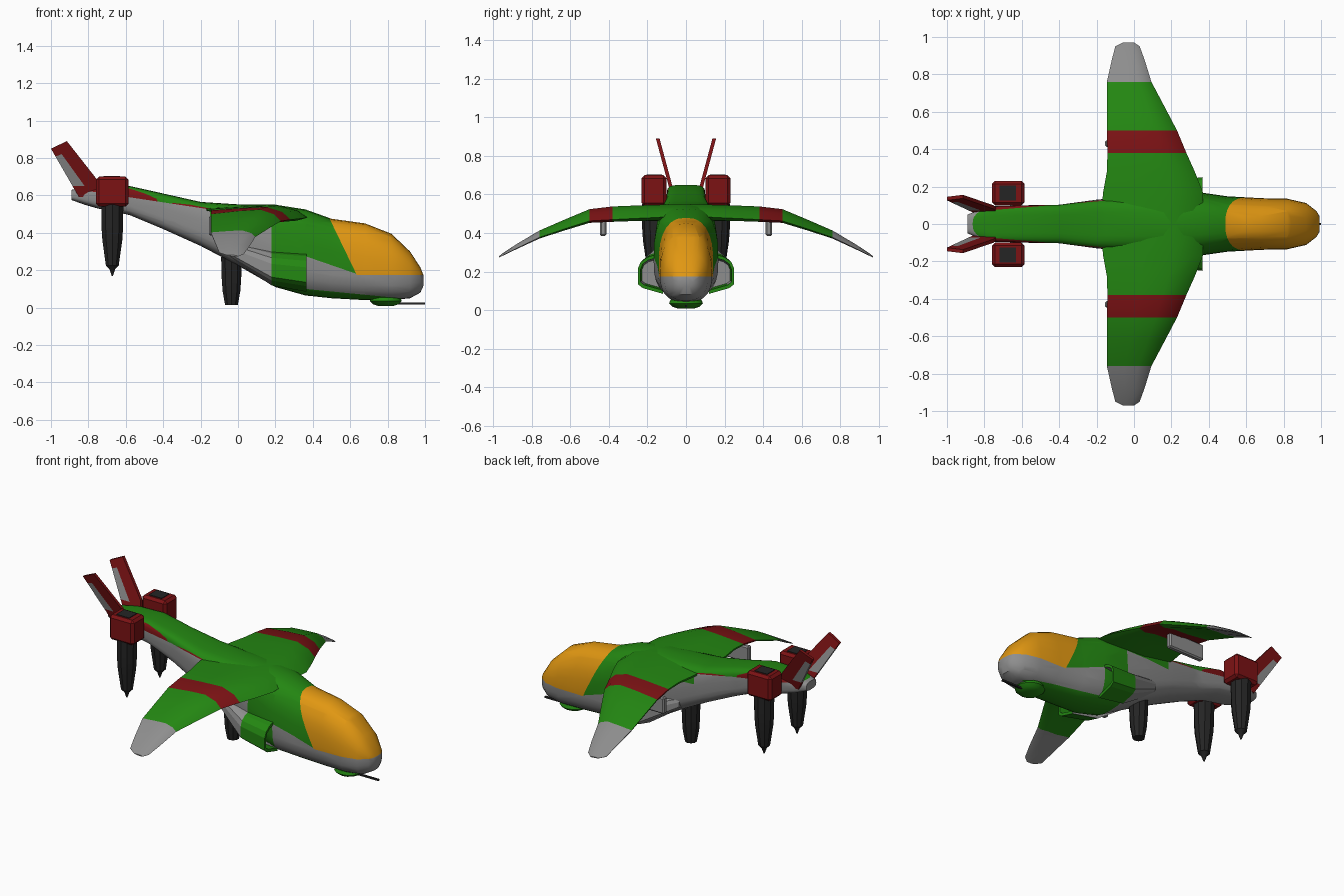
import bpy, bmesh
from math import cos, sin, pi, copysign
from mathutils import Vector

if "Cube" in bpy.data.objects:
    bpy.data.objects.remove(bpy.data.objects["Cube"])

PALETTE = {"green": (.017, .24, .006), "red": (.2, .006, .007), "grey": (.27, .27, .27),
           "amber": (.75, .31, .006), "black": (.018, .018, .018)}
NAMES = list(PALETTE)
MATS = []
for name, rgb in PALETTE.items():
    m = bpy.data.materials.new(name + " paint")
    m.use_nodes = True
    m.diffuse_color = (*rgb, 1)
    m.node_tree.nodes["Principled BSDF"].inputs["Base Color"].default_value = (*rgb, 1)
    MATS.append(m)


def finish(name, bm, paint, mirror=False, smooth=True):
    """Paint faces with a colour name or a rule, then make the object."""
    bmesh.ops.recalc_face_normals(bm, faces=bm.faces)
    bm.normal_update()
    for f in bm.faces:
        key = paint if isinstance(paint, str) else paint(f.calc_center_median(), f.normal)
        f.material_index = NAMES.index(key)
    me = bpy.data.meshes.new(name)
    bm.to_mesh(me)
    bm.free()
    for m in MATS:
        me.materials.append(m)
    ob = bpy.data.objects.new(name, me)
    bpy.context.collection.objects.link(ob)
    if smooth:
        bpy.ops.object.select_all(action="DESELECT")
        ob.select_set(True)
        bpy.context.view_layer.objects.active = ob
        bpy.ops.object.shade_smooth_by_angle(angle=.6)
    if mirror:
        mod = ob.modifiers.new("Mirror", "MIRROR")
        mod.use_axis = (False, True, False)
    return ob


def loft(rings, caps=(True, True)):
    bm = bmesh.new()
    loops = [[bm.verts.new(p) for p in r] for r in rings]
    n = len(loops[0])
    for a, b in zip(loops, loops[1:]):
        for i in range(n):
            bm.faces.new((a[i], a[(i + 1) % n], b[(i + 1) % n], b[i]))
    for use, ring in zip(caps, (loops[0], loops[-1])):
        if use:
            bm.faces.new(ring)
    return bm


def cut(bm, point, normal):
    bmesh.ops.bisect_plane(bm, geom=bm.verts[:] + bm.edges[:] + bm.faces[:],
                           plane_co=point, plane_no=normal, dist=1e-5)


def line(p, q):
    """Straight line v(u) through two points."""
    k = (q[1] - p[1]) / (q[0] - p[0])
    return lambda u: p[1] + k * (u - p[0])


# Fuselage: x, top, bottom, half width, height of widest point, roundness
STATIONS = [(-.89, .63, .575, .05, .6, 3), (-.82, .637, .55, .08, .6, 3.5),
            (-.75, .645, .53, .095, .6, 4), (-.58, .65, .495, .1, .59, 4),
            (-.4, .61, .42, .103, .54, 4), (-.2, .565, .33, .13, .48, 4),
            (0, .552, .225, .15, .4, 3.5), (.2, .55, .11, .16, .32, 3.2),
            (.36, .525, .065, .168, .26, 2.8), (.5, .475, .05, .148, .22, 2.6),
            (.68, .45, .04, .138, .2, 2.5), (.82, .395, .04, .135, .18, 2.5),
            (.92, .3, .05, .112, .165, 2.5), (.975, .215, .08, .07, .16, 2.5),
            (.993, .17, .12, .04, .15, 2.2)]


def section(x, top, bottom, w, mid, e, n=28):
    pts = []
    for i in range(n):
        c, s = cos(2 * pi * i / n), sin(2 * pi * i / n)
        h = top - mid if s > 0 else mid - bottom
        pts.append((x, copysign(abs(c) ** (2 / e), c) * w, mid + copysign(abs(s) ** (2 / e), s) * h))
    return pts


fus = loft([section(*s) for s in STATIONS])
canopy_back = line((.49, .475), (.63, .185))
cheek = line((.36, .275), (.65, .175))
belly = line((.36, .1), (.85, .052))
stripe_low = line((-.58, .59), (-.15, .525))
stripe_in = line((-.75, .075), (-.15, .125))
for rule in (canopy_back, cheek, belly, stripe_low):
    cut(fus, (0, 0, rule(0)), (rule(0) - rule(1), 0, 1))
for side in (1, -1):
    cut(fus, (0, side * stripe_in(0), 0), (stripe_in(0) - stripe_in(1), side, 0))
for x in (-.15, .18, .36):
    cut(fus, (x, 0, 0), (1, 0, 0))
cut(fus, (0, 0, .175), (0, 0, 1))
cut(fus, (0, 0, .46), (0, 0, 1))


def fuselage_paint(c, n):
    if c.x < -.15:
        if c.z < stripe_low(c.x):
            return "grey"
        return "red" if abs(c.y) > stripe_in(c.x) else "green"
    if c.x < .18:
        return "green" if c.z > .46 else "grey"
    if c.x < .36:
        return "green"
    if c.z > .175 and c.z > canopy_back(c.x):
        return "amber"
    if c.z > cheek(c.x) and c.z > .175:
        return "green"
    return "green" if c.z < belly(c.x) and c.x < .85 else "grey"


finish("fuselage", fus, fuselage_paint)

# Drooping wings: y, front x, rear x, front z, crest z, rear z, thickness
SPANS = [(0, .37, -.18, .49, .55, .53, .08), (.17, .368, -.165, .48, .546, .53, .075),
         (.28, .325, -.145, .475, .542, .527, .065), (.38, .28, -.142, .47, .538, .52, .058),
         (.5, .23, -.145, .463, .524, .5, .05), (.62, .167, -.145, .425, .474, .455, .042),
         (.76, .093, -.145, .378, .413, .402, .032), (.88, .056, -.118, .32, .342, .337, .02),
         (.95, .03, -.1, .285, .296, .294, .012), (.97, .0, -.06, .274, .28, .28, .006)]


def airfoil(y, front, rear, zf, zc, zr, t):
    at = lambda k: front + (rear - front) * k
    top = [(0, zf), (.1, zf + (zc - zf) * .6), (.3, zc), (.6, zc * .7 + zr * .3), (1, zr)]
    low = [(1, zr - t * .15), (.6, zc - t), (.3, zc - t * 1.1), (.1, zf - t * .2)]
    return [(at(k), y, z) for k, z in top + low]


def wing_paint(c, n):
    y = abs(c.y)
    return "grey" if y > .76 else "red" if .38 < y < .5 else "green"


finish("wings", loft([airfoil(*s) for s in SPANS], (False, True)), wing_paint, True)

# Side intakes with a recessed mouth
INTAKE = [(.12, .3), (.2, .275), (.235, .25), (.25, .215), (.25, .135), (.225, .115), (.12, .085)]
TAIL = [(.1, .36), (.125, .35), (.135, .34), (.14, .32), (.14, .29), (.13, .28), (.08, .27)]


def blend(x, k):
    return [(x, a[0] + (b[0] - a[0]) * k, a[1] + (b[1] - a[1]) * k) for a, b in zip(INTAKE, TAIL)]


def shrunk(x, k):
    return [(x, .18 + (y - .18) * k, .195 + (z - .195) * k) for y, z in INTAKE]


pod = loft([blend(-.05, 1), blend(.18, .18), blend(.365, 0), shrunk(.365, .8), shrunk(.25, .7)])
finish("intakes", pod, lambda c, n: "grey" if c.x < .18 or (.24 < c.x < .32 and c.y < .225
       and abs(c.z - .195) < .07) else "green", True, False)


def block(name, lo, hi, paint, mirror=False, bevel=0.0):
    bm = bmesh.new()
    bmesh.ops.create_cube(bm, size=1)
    lo, hi = Vector(lo), Vector(hi)
    for v in bm.verts:
        v.co = (lo + hi) / 2 + v.co * (hi - lo)
    if bevel:
        bmesh.ops.bevel(bm, geom=bm.edges[:], offset=bevel, segments=1, affect="EDGES")
    return finish(name, bm, paint, mirror, False)


def turned(name, x, y, steps, paint, sides=10, mirror=False):
    """Stack of round rings given as (z, radius)."""
    rings = [[(x + r * cos(2 * pi * (i + .5) / sides), y + r * sin(2 * pi * (i + .5) / sides), z)
              for i in range(sides)] for z, r in steps]
    return finish(name, loft(rings), paint, mirror)


# Rear lift engines and centre nozzle
block("engine_housings", (-.76, .1, .54), (-.585, .23, .7), "red", True, .016)
block("engine_inlets", (-.72, .125, .698), (-.63, .205, .704), "black", True)
turned("engine_nozzles", -.672, .167, [(.55, .062), (.42, .06), (.36, .056), (.225, .036),
       (.205, .016), (.17, .004)], "black", 10, True)
turned("centre_nozzle", -.035, 0, [(.27, .058), (.16, .055), (.09, .05), (.015, .036)], "black")

# V tail fins, split into red edge and grey panel by cuts
FIN = [(-1, .85), (-.915, .89), (-.75, .68), (-.73, .6), (-.85, .59)]
lean = line((.6, .07), (.89, .148))
fin = loft([[(x, lean(z) + d, z) for x, z in FIN] for d in (-.011, .008)])
edge = line((-.935, .81), (-.82, .65))
tip = line((-1, .8), (-.9, .835))
for rule in (edge, tip):
    cut(fin, (0, 0, rule(0)), (rule(0) - rule(1), 0, 1))
cut(fin, (0, 0, .65), (0, 0, 1))
finish("tail_fins", fin, lambda c, n: "grey" if .65 < c.z < tip(c.x) and c.z < edge(c.x)
       else "red", True, False)

# Underwing rails, chin turret and gun
block("wing_rails", (-.155, .412, .385), (.1, .447, .49), "grey", True, .008)
turned("chin_turret", .79, 0, [(.055, .08), (.035, .088), (.018, .07), (.008, .04)], "green", 14)
block("gun_barrel", (.84, -.006, .016), (1, .006, .026), "black")
